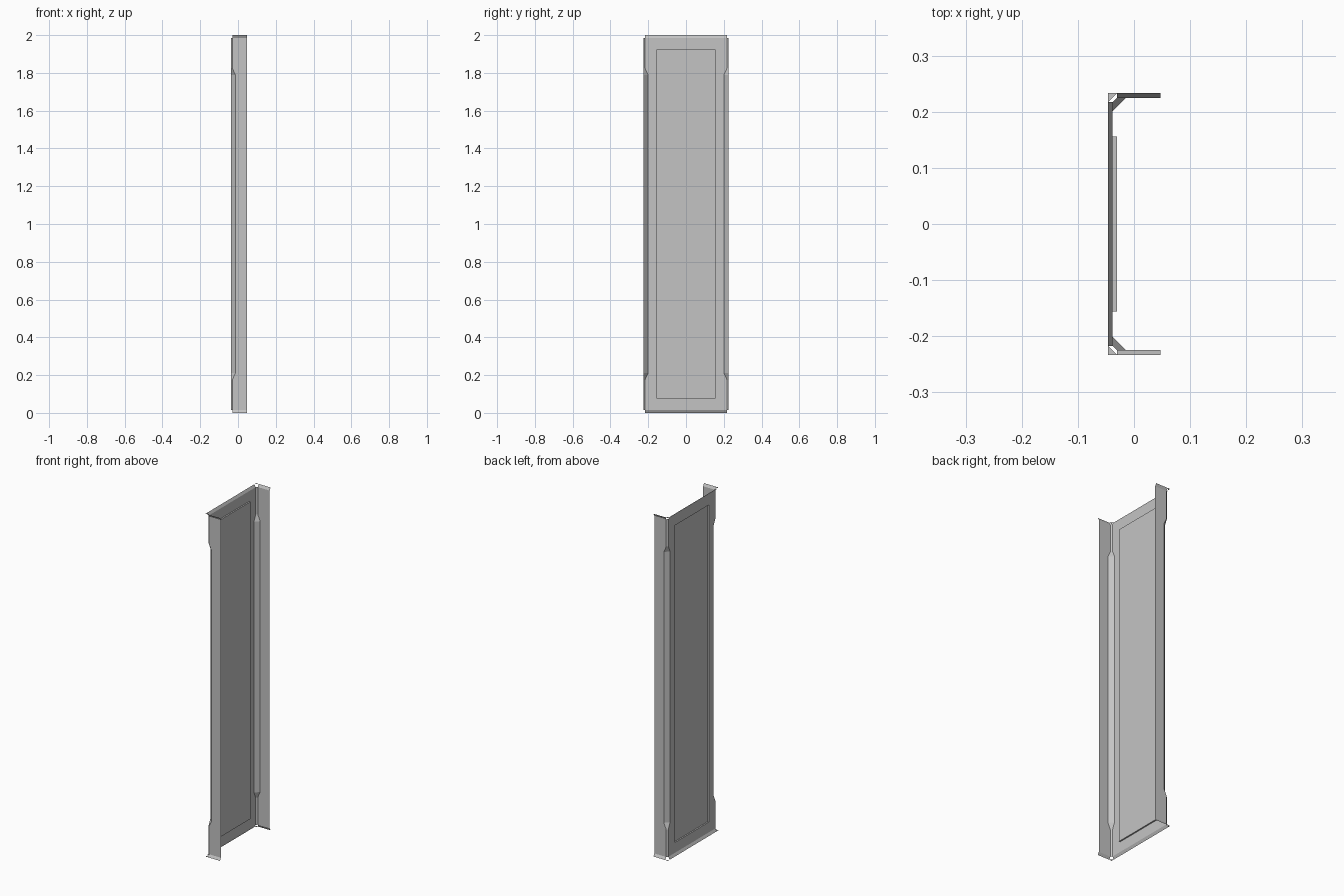
import bpy, bmesh
from mathutils import Vector

cube = bpy.data.objects.get("Cube")
if cube:
    bpy.data.objects.remove(cube)

# Main sheet planes and fold sizes
BACK, FRONT, SIDE = -0.038, 0.047, 0.225
FLARE, LIP = 0.0085, 0.015
SMALL, LARGE = 0.008, 0.024
EMBOSS_Y, EMBOSS_Z = 0.156, 0.075

grey = bpy.data.materials.new("light grey")
grey.use_nodes = True
colour = (0.55, 0.55, 0.55, 1)
grey.diffuse_color = colour
grey.node_tree.nodes["Principled BSDF"].inputs["Base Color"].default_value = colour

# Height, corner cut and flare of each level; upper half mirrors the lower
lower = [(0, SMALL, FLARE), (LIP, SMALL, 0), (EMBOSS_Z, SMALL, 0),
         (0.175, SMALL, 0), (0.21, LARGE, 0)]
levels = lower + [(2 - z, cut, flare) for z, cut, flare in reversed(lower)]


def section(z, cut, flare):
    """Points of the folded sheet at one height, from one free edge to the other."""
    half = [(FRONT, SIDE + flare), (BACK + cut, SIDE + flare),
            (BACK - flare, SIDE - cut), (BACK - flare, EMBOSS_Y)]
    points = half + [(x, -y) for x, y in reversed(half)]
    return [Vector((x, y, z)) for x, y in points]


bm = bmesh.new()
rows = [[bm.verts.new(p) for p in section(*level)] for level in levels]
CORNERS, CENTRE = (1, 5), 3
raised = []

# Side flanges, corner chamfers and back panel
for i in range(len(rows) - 1):
    on_lip = i in (0, len(rows) - 2)
    for j in range(len(rows[i]) - 1):
        if on_lip and j in CORNERS:
            continue  # lips are notched at the corners
        face = bm.faces.new((rows[i][j], rows[i][j + 1],
                             rows[i + 1][j + 1], rows[i + 1][j]))
        if j == CENTRE and 2 <= i <= len(rows) - 4:
            raised.append(face)

# Small corner gussets closing the lip outline
for row in (rows[0], rows[-1]):
    for j in CORNERS:
        a, b = row[j], row[j + 1]
        corner = bm.verts.new((BACK - FLARE,
                               max(a.co.y, b.co.y) if a.co.y > 0 else min(a.co.y, b.co.y),
                               a.co.z))
        bm.faces.new((a, b, corner))

# Raised centre field of the back panel
bmesh.ops.inset_region(bm, faces=raised, thickness=0.003, depth=0)
for v in {v for f in raised for v in f.verts}:
    v.co.x += 0.008

bmesh.ops.dissolve_limit(bm, angle_limit=0.01, verts=bm.verts, edges=bm.edges)
bmesh.ops.recalc_face_normals(bm, faces=bm.faces)

mesh = bpy.data.meshes.new("folded_panel")
bm.to_mesh(mesh)
bm.free()
mesh.materials.append(grey)
panel = bpy.data.objects.new("folded_panel", mesh)
bpy.context.collection.objects.link(panel)
